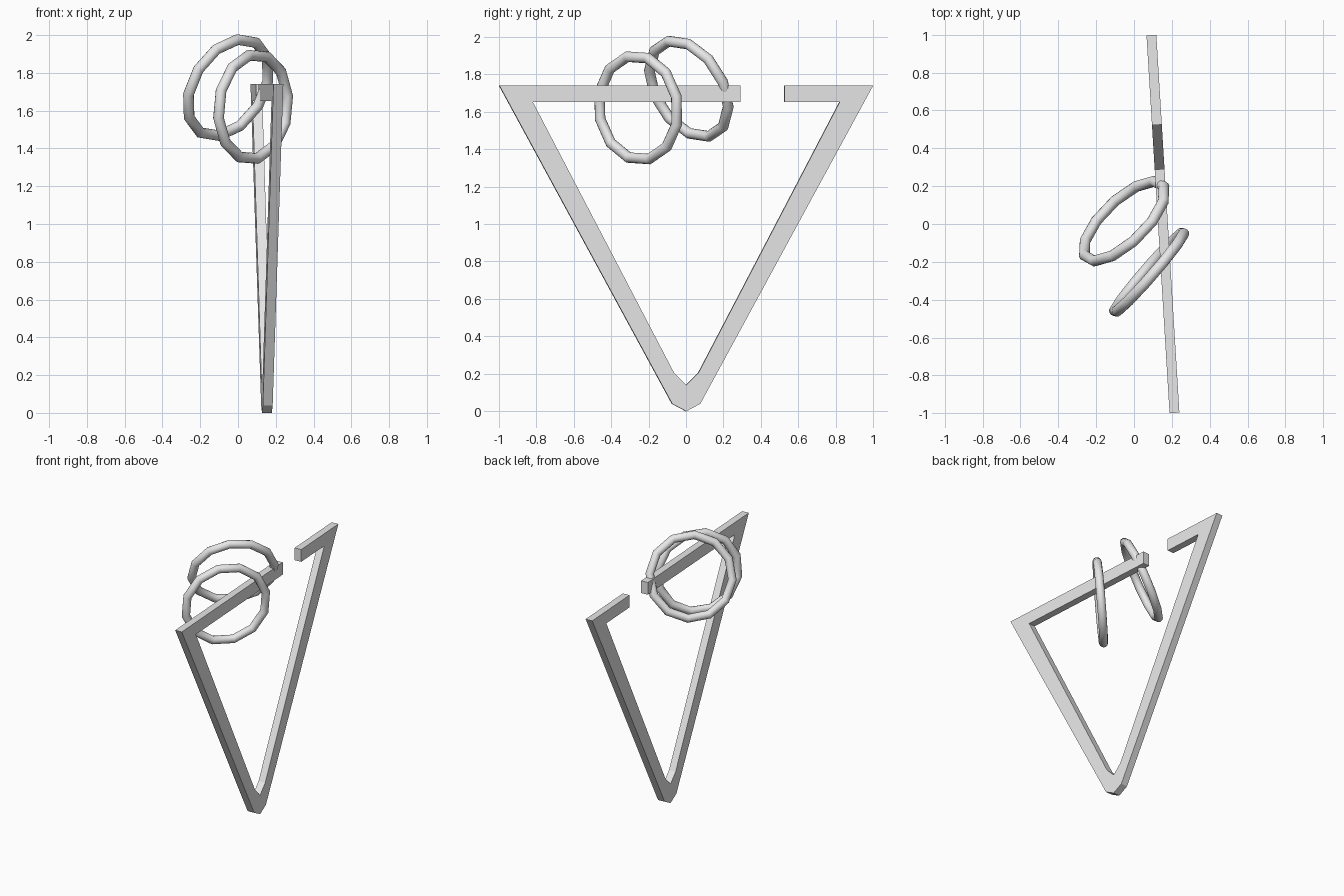
import bpy, bmesh, math
from mathutils import Matrix, Vector

cube = bpy.data.objects.get("Cube")
if cube:
    bpy.data.objects.remove(cube, do_unlink=True)

# Single grey material
grey = bpy.data.materials.new("light grey")
grey.use_nodes = True
colour = (0.8, 0.8, 0.8, 1)
grey.diffuse_color = colour
grey.node_tree.nodes["Principled BSDF"].inputs["Base Color"].default_value = colour


def make_frame(name, outline, thickness, centre_x, turn):
    """Extrude a (y, z) outline along x, then turn it about z."""
    bm = bmesh.new()
    face = bm.faces.new([bm.verts.new((-thickness / 2, y, z)) for y, z in outline])
    extruded = bmesh.ops.extrude_face_region(bm, geom=[face])["geom"]
    moved = [v for v in extruded if isinstance(v, bmesh.types.BMVert)]
    bmesh.ops.translate(bm, verts=moved, vec=(thickness, 0, 0))
    bmesh.ops.recalc_face_normals(bm, faces=bm.faces[:])
    mesh = bpy.data.meshes.new(name)
    bm.to_mesh(mesh)
    bm.free()
    obj = bpy.data.objects.new(name, mesh)
    bpy.context.collection.objects.link(obj)
    obj.location.x = centre_x
    obj.rotation_euler.z = turn
    mesh.materials.append(grey)


def make_ring(name, centre, normal, phase):
    """Twelve-sided ring; phase is the angle of one corner from the top."""
    n = Vector(normal).normalized()
    side = Vector((-n.y, n.x, 0)).normalized()
    up = side.cross(n)
    if up.z < 0:
        up = -up
    a = math.radians(phase)
    x_axis = up * math.cos(a) + side * math.sin(a)
    y_axis = n.cross(x_axis)
    bpy.ops.mesh.primitive_torus_add(major_segments=12, minor_segments=12,
                                     major_radius=0.28, minor_radius=0.029)
    obj = bpy.context.object
    obj.name = name
    rotation = Matrix((x_axis, y_axis, n)).transposed().to_4x4()
    obj.matrix_world = Matrix.Translation(centre) @ rotation
    obj.data.materials.append(grey)
    bpy.ops.object.shade_smooth_by_angle(angle=math.radians(40))


# Triangular frame with a gap in its top bar
outline = [(0.29, 1.74), (-1, 1.74), (-0.075, 0.04), (0, 0), (0.075, 0.04),
           (1, 1.74), (0.525, 1.74), (0.525, 1.65), (0.82, 1.65),
           (0.065, 0.205), (0, 0.14), (-0.065, 0.205), (-0.82, 1.65), (0.29, 1.65)]
make_frame("triangle_frame", outline, 0.052, 0.153, 0.061)

# Two loose rings hung on the top bar
make_ring("front_ring", (0.08, -0.255, 1.62), (0.755, -0.656, -0.08), -12)
make_ring("back_ring", (-0.052, 0.015, 1.722), (0.637, -0.66, -0.4), -8)
